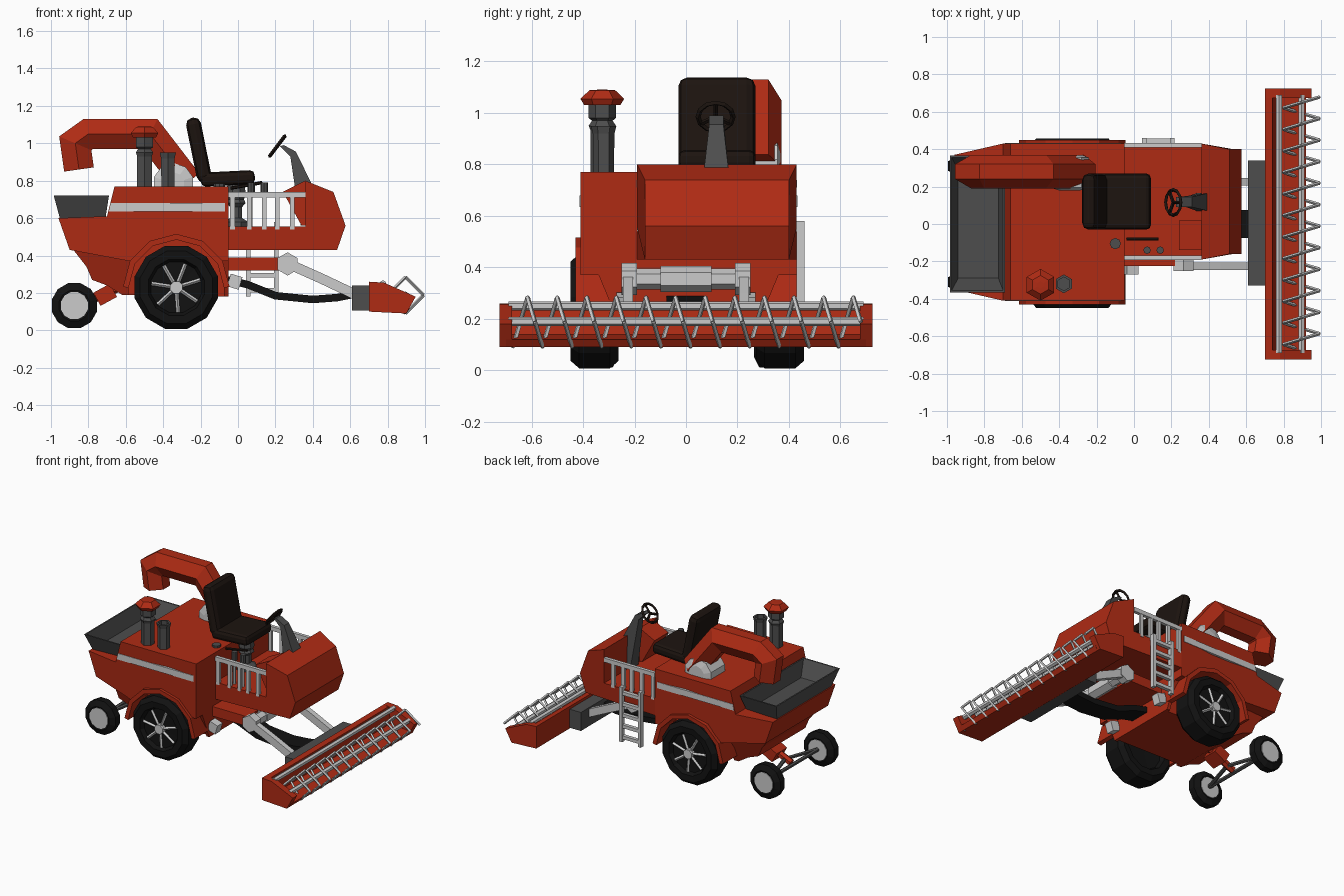
import bpy, bmesh, math
from mathutils import Vector, Matrix

if "Cube" in bpy.data.objects:
    bpy.data.objects.remove(bpy.data.objects["Cube"])

def material(name, c):
    m = bpy.data.materials.new(name)
    m.diffuse_color = (*c, 1)
    m.use_nodes = True
    m.node_tree.nodes["Principled BSDF"].inputs["Base Color"].default_value = m.diffuse_color
    return m

RED = material("red_paint", (0.43, 0.024, 0.007))
DARK = material("dark_metal", (0.075, 0.075, 0.075))
BLACK = material("rubber", (0.006, 0.006, 0.006))
HIDE = material("seat_cover", (0.012, 0.007, 0.005))

def finish(name, bm, mat=None):
    bmesh.ops.recalc_face_normals(bm, faces=bm.faces)
    me = bpy.data.meshes.new(name)
    bm.to_mesh(me)
    bm.free()
    ob = bpy.data.objects.new(name, me)
    bpy.context.collection.objects.link(ob)
    if mat:
        me.materials.append(mat)
    return ob

def rings(name, loops, mat=None, closed=False):
    """Skin a list of equal-length vertex loops, capping the ends."""
    bm = bmesh.new()
    vs = [[bm.verts.new(p) for p in lp] for lp in loops]
    n = len(vs[0])
    for a, b in zip(vs, vs[1:] + (vs[:1] if closed else [])):
        for i in range(n):
            bm.faces.new((a[i], a[(i + 1) % n], b[(i + 1) % n], b[i]))
    if not closed:
        bm.faces.new(vs[0])
        bm.faces.new(vs[-1])
    return finish(name, bm, mat)

def prism(name, pts, y0, y1, mat=None, inset=lambda x, z: 0):
    """Side profile in x, z extruded along y; inset narrows chosen points."""
    return rings(name, [[(x, y0 + inset(x, z), z) for x, z in pts],
                        [(x, y1 - inset(x, z), z) for x, z in pts]], mat)

def sweep(name, path, y, section, mat=None):
    """Mitred sweep of a (normal, y) section along an x, z path."""
    P = [Vector(p) for p in path]
    loops = []
    for i, p in enumerate(P):
        a = (p - P[i - 1]).normalized() if i else (P[1] - p).normalized()
        b = (P[i + 1] - p).normalized() if i < len(P) - 1 else a
        t = (a + b).normalized()
        k = 1 / max(t.dot(a), 0.4)
        loops.append([(p.x - t.y * n * k, y + w, p.y + t.x * n * k) for n, w in section])
    return rings(name, loops, mat)

def lathe(name, prof, n, loc, axis="Z", mat=None):
    """Turned part from (radius, height) points."""
    loops = []
    for r, h in prof:
        lp = []
        for i in range(n):
            a = 2 * math.pi * (i + 0.5) / n
            c, s = r * math.cos(a), r * math.sin(a)
            lp.append(Vector((c, s, h) if axis == "Z" else (c, h, s)) + Vector(loc))
        loops.append(lp)
    return rings(name, loops, mat)

def box(name, lo, hi, mat=None, bevel=0, rot=0):
    bm = bmesh.new()
    bmesh.ops.create_cube(bm, size=1)
    lo, hi = Vector(lo), Vector(hi)
    bm.transform(Matrix.Translation((lo + hi) / 2) @ Matrix.Rotation(rot, 4, "Y")
                 @ Matrix.Diagonal((*(hi - lo), 1)))
    if bevel:
        bmesh.ops.bevel(bm, geom=bm.edges[:], offset=bevel, segments=2, profile=0.5, affect="EDGES")
    return finish(name, bm, mat)

def bar(name, a, b, r, n=6, mat=None):
    a, b = Vector(a), Vector(b)
    bm = bmesh.new()
    bmesh.ops.create_cone(bm, cap_ends=True, segments=n, radius1=r, radius2=r, depth=(b - a).length)
    bm.transform(Matrix.Translation((a + b) / 2) @ (b - a).to_track_quat("Z", "Y").to_matrix().to_4x4())
    return finish(name, bm, mat)

def rect(n, w):
    return [(-n, -w), (n, -w), (n, w), (-n, w)]

# Main body and lower hull, with wheel wells cut out
body = prism("main_body", [(-.05, .77), (-.66, .77), (-.70, .61), (-.96, .60), (-.90, .43),
                           (-.58, .37), (-.05, .37)], -.41, .43, RED,
             lambda x, z: .06 if x < -.85 else 0)
hull = prism("lower_hull", [(-.05, .42), (-.05, .18), (-.62, .19), (-.70, .24), (-.78, .27),
                            (-.81, .34), (-.88, .43), (-.6, .45)], -.36, .38, RED,
             lambda x, z: .1 if z < .3 or x < -.75 else 0)
for s in (-1, 1):
    cut = lathe("wheel_well_cutter", [(.265, -.16), (.265, .16)], 12, (-.33, .01 + s * .41, .23), "Y")
    cut.hide_render = True
    for ob in (body, hull):
        m = ob.modifiers.new("well", "BOOLEAN")
        m.object, m.operation, m.solver = cut, "DIFFERENCE", "EXACT"
        bpy.context.view_layer.objects.active = ob
        bpy.ops.object.modifier_apply(modifier="well")
    bpy.data.objects.remove(cut)
    # Wheel arch lips and side stripes
    arc = [(-.33 + .27 * math.cos(math.radians(a)), .23 + .27 * math.sin(math.radians(a)))
           for a in range(0, 181, 30)]
    sweep("wheel_arch", arc, .01 + s * .36, [(-.015, -.08), (.015, -.08), (.015, .08), (-.015, .08)], RED)
    y = .01 + s * .415
    prism("side_stripe", [(-.07, .635), (-.69, .635), (-.68, .68), (-.07, .68)], y - .008, y + .008)

# Drive wheels with seven spokes
for s in (-1, 1):
    y = .005 + s * .36
    lathe("drive_tyre", [(.02, -.055), (.14, -.06), (.155, -.09), (.2, -.093), (.23, -.06), (.23, .06),
                         (.2, .093), (.155, .09), (.14, .06), (.02, .055)], 12, (-.33, y, .23), "Y", BLACK)
    yo = y + s * .07
    lathe("wheel_hub", [(.035, -.02), (.035, .02)], 8, (-.33, yo, .23), "Y")
    for i in range(7):
        a = 2 * math.pi * i / 7 + .3
        bar("wheel_spoke", (-.33, yo, .23), (-.33 + .135 * math.cos(a), yo, .23 + .135 * math.sin(a)), .011, 4)
    # Small rear wheels
    y = s * .31
    lathe("rear_tyre", [(.06, -.035), (.085, -.045), (.125, -.025), (.125, .025), (.085, .045), (.06, .035)],
          12, (-.875, y, .132), "Y", BLACK)
    lathe("rear_hub", [(.075, -.045), (.075, .045)], 12, (-.875, y, .132), "Y")
    bar("rear_axle_rod", (-.875, s * .28, .135), (-.80, 0, .15), .014, 6, DARK)
bar("rear_axle", (-.875, -.28, .135), (-.875, .28, .135), .014, 6, DARK)
bar("rear_strut", (-.85, 0, .135), (-.64, 0, .23), .025, 6, RED)
box("rear_mount", (-.76, -.06, .15), (-.66, .06, .23), RED, rot=-.5)

# Rear grain bin
loops = []
for x0, x1, w, z in ((-.95, -.71, .31, .59), (-.985, -.69, .365, .72), (-.975, -.70, .355, .72), (-.94, -.725, .29, .61)):
    loops.append([(x0, -w, z), (x1, -w, z), (x1, w, z), (x0, w, z)])
rings("grain_bin", loops, DARK)

# Unloading auger and its round mount
sweep("unloading_auger", [(-.85, .86), (-.87, 1.0), (-.80, 1.05), (-.47, 1.05), (-.27, .79)], .28,
      [(.08, -.04), (.08, .04), (0, .09), (-.08, .04), (-.08, -.04), (0, -.09)], RED)
lathe("auger_mount", [(.06, -.095), (.11, -.08), (.11, .08), (.06, .095)], 10, (-.345, .275, .785), "Y")

# Exhaust and intake stacks
lathe("exhaust_stack", [(.045, .76), (.045, .93), (.053, .95), (.04, .97), (.053, .98), (.053, 1.03), (.04, 1.05)],
      6, (-.50, -.325, 0), "Z", DARK)
lathe("exhaust_cap", [(.07, 1.03), (.085, 1.055), (.05, 1.088), (.02, 1.09)], 6, (-.50, -.325, 0), "Z", RED)
lathe("intake_stack", [(.04, .76), (.042, .92), (.05, .95), (.036, .95), (.036, .86)], 6, (-.375, -.32, 0), "Z", DARK)

# Driver platform and nose
prism("platform_nose", [(-.06, .43), (.53, .43), (.575, .56), (.51, .74), (.36, .80), (.36, .555), (-.06, .555)],
      -.19, .43, RED, lambda x, z: .03 if x > .5 else 0)
prism("dashboard", [(.24, .74), (.36, .80), (.37, .56), (.34, .56)], -.14, .02, RED)
prism("steering_column", [(.225, .985), (.28, .93), (.335, .56), (.365, .56), (.395, .78), (.31, .955), (.245, .99)],
      .07, .165, DARK, lambda x, z: .02 if z > .9 else 0)

# Steering wheel
bm = bmesh.new()
N, T = 12, 4
grid = [[bm.verts.new(((.068 + .01 * math.cos(v * math.tau / T)) * math.cos(u * math.tau / N),
                       (.068 + .01 * math.cos(v * math.tau / T)) * math.sin(u * math.tau / N),
                       .01 * math.sin(v * math.tau / T))) for v in range(T)] for u in range(N)]
for u in range(N):
    for v in range(T):
        bm.faces.new((grid[u][v], grid[(u + 1) % N][v], grid[(u + 1) % N][(v + 1) % T], grid[u][(v + 1) % T]))
tilt = Matrix.Translation((.21, .115, .985)) @ Matrix.Rotation(math.radians(-53), 4, "Y")
bm.transform(tilt)
finish("steering_wheel", bm, HIDE)
for a in (90, 210, 330):
    p = Vector((math.sin(math.radians(a)), math.cos(math.radians(a)), 0)) * .066
    bar("steering_spoke", tilt @ Vector(), tilt @ p, .009, 4, HIDE)

# Seat
box("seat_cushion", (-.20, -.03, .775), (.09, .27, .85), HIDE, .025, -.05)
box("seat_back", (-.25, -.03, .79), (-.17, .27, 1.14), HIDE, .035, -.2)
lathe("seat_post", [(.07, .54), (.07, .58), (.035, .6), (.035, .66), (.055, .68), (.045, .7), (.055, .72), (.05, .79)],
      8, (-.01, .11, 0), "Z", DARK)

# Control levers
for x in (.07, .14):
    bar("lever_rod", (x, -.14, .55), (x, -.14, .74), .009)
    bar("lever_knob", (x, -.14, .73), (x, -.14, .79), .02, 8, DARK)
bar("side_control", (-.10, -.105, .76), (-.10, -.105, .785), .03, 8, DARK)
bar("shift_lever", (-.04, -.08, .76), (.13, -.08, .79), .009, 6, HIDE)

# Railings on both sides
for y in (-.18, .42):
    box("rail", (-.05, y - .012, .71), (.36, y + .012, .74))
    for x in (-.03, .06, .14, .21, .29):
        box("rail_post", (x - .013, y - .01, .54), (x + .013, y + .01, .72))

# Boarding ladder
for x in (.055, .205):
    prism("ladder_side", [(x - .012, .18), (x + .012, .18), (x + .012, .58), (x - .012, .58)], .43, .46, None)
for z in (.215, .295, .375, .455, .535):
    box("ladder_rung", (.055, .432, z - .012), (.205, .458, z + .012))

# Header lift frame and feeder
box("frame_bracket", (-.06, -.225, .32), (.23, .225, .39), RED)
lathe("lift_axle", [(.062, -.25), (.062, -.19), (.04, -.19), (.04, -.1), (.05, -.1), (.05, .1), (.04, .1), (.04, .19),
                    (.062, .19), (.062, .25)], 6, (.265, 0, .355), "Y")
for s in (-1, 1):
    sweep("lift_arm", [(.26, .36), (.45, .275), (.64, .185)], s * .225, rect(.027, .02))
    box("hull_plate", (-.05, s * .24 - .03, .225), (.015, s * .24 + .03, .295), rot=.3)
sweep("feeder_belt", [(-.06, .27), (.05, .245), (.2, .185), (.4, .165), (.53, .175), (.63, .195)], 0, rect(.02, .075), BLACK)
box("feeder_housing", (.61, -.33, .105), (.71, .34, .24), DARK)

# Cutting header trough, end plates and bars
prism("header_trough", [(.70, .10), (.90, .09), (.92, .12), (.76, .14), (.74, .255), (.70, .26)], -.70, .70, RED)
for s in (-1, 1):
    prism("header_end", [(.70, .26), (.78, .255), (.95, .18), (.90, .09), (.70, .10)],
          s * .70 - .025, s * .70 + .025, RED)
bar("header_bar", (.775, -.69, .25), (.775, .69, .25), .018)
bar("reel_shaft", (.895, -.69, .19), (.895, .69, .19), .018)

# Square spiral reel, four straight rods per turn
pts = []
for i in range(-2, 46):
    a = i * math.pi / 2
    pts.append((.895 + .097 * math.sin(a), -.615 + .115 * i / 4, .188 + .097 * math.cos(a)))
for a, b in zip(pts, pts[1:]):
    bar("reel_rod", a, b, .009, 4)
